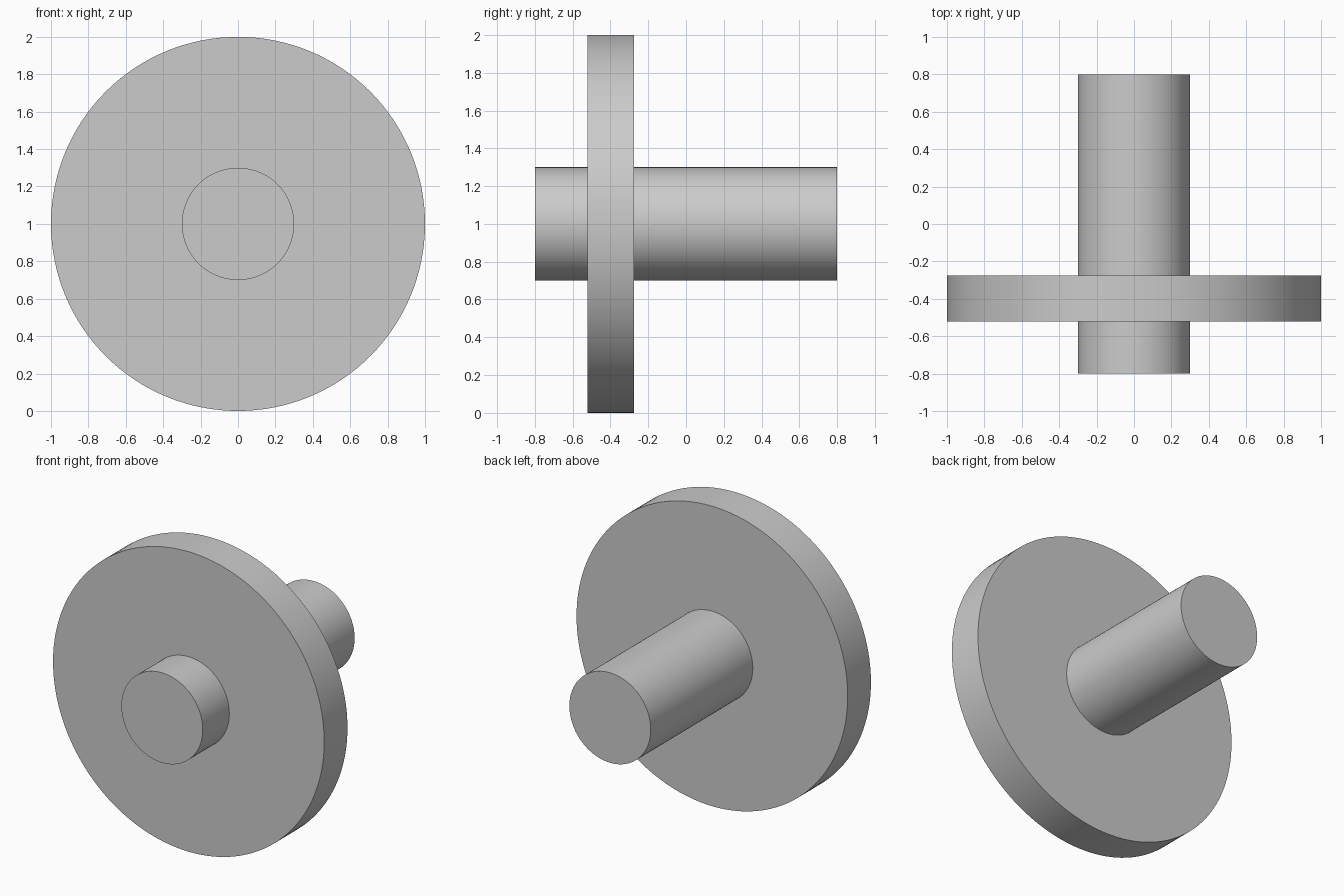
import bpy
import math

cube = bpy.data.objects.get("Cube")
if cube:
    bpy.data.objects.remove(cube, do_unlink=True)

GREY = (0.6, 0.6, 0.6, 1.0)
grey = bpy.data.materials.new("plain grey")
grey.use_nodes = True
grey.diffuse_color = GREY
grey.node_tree.nodes["Principled BSDF"].inputs["Base Color"].default_value = GREY

AXIS_HEIGHT = 1.0


def round_part(name, radius, y_front, y_back):
    """Smooth cylinder lying along y, centred on the axle line."""
    bpy.ops.mesh.primitive_cylinder_add(
        vertices=128, radius=radius, depth=y_back - y_front,
        location=(0, (y_front + y_back) / 2, AXIS_HEIGHT),
        rotation=(math.pi / 2, 0, 0))
    part = bpy.context.object
    part.name = name
    part.data.materials.append(grey)
    bpy.ops.object.shade_smooth_by_angle(angle=math.radians(30))
    return part


# Wide wheel disc set towards the front of a solid axle
round_part("wheel_disc", 1.0, -0.52, -0.275)
round_part("axle", 0.3, -0.8, 0.8)
